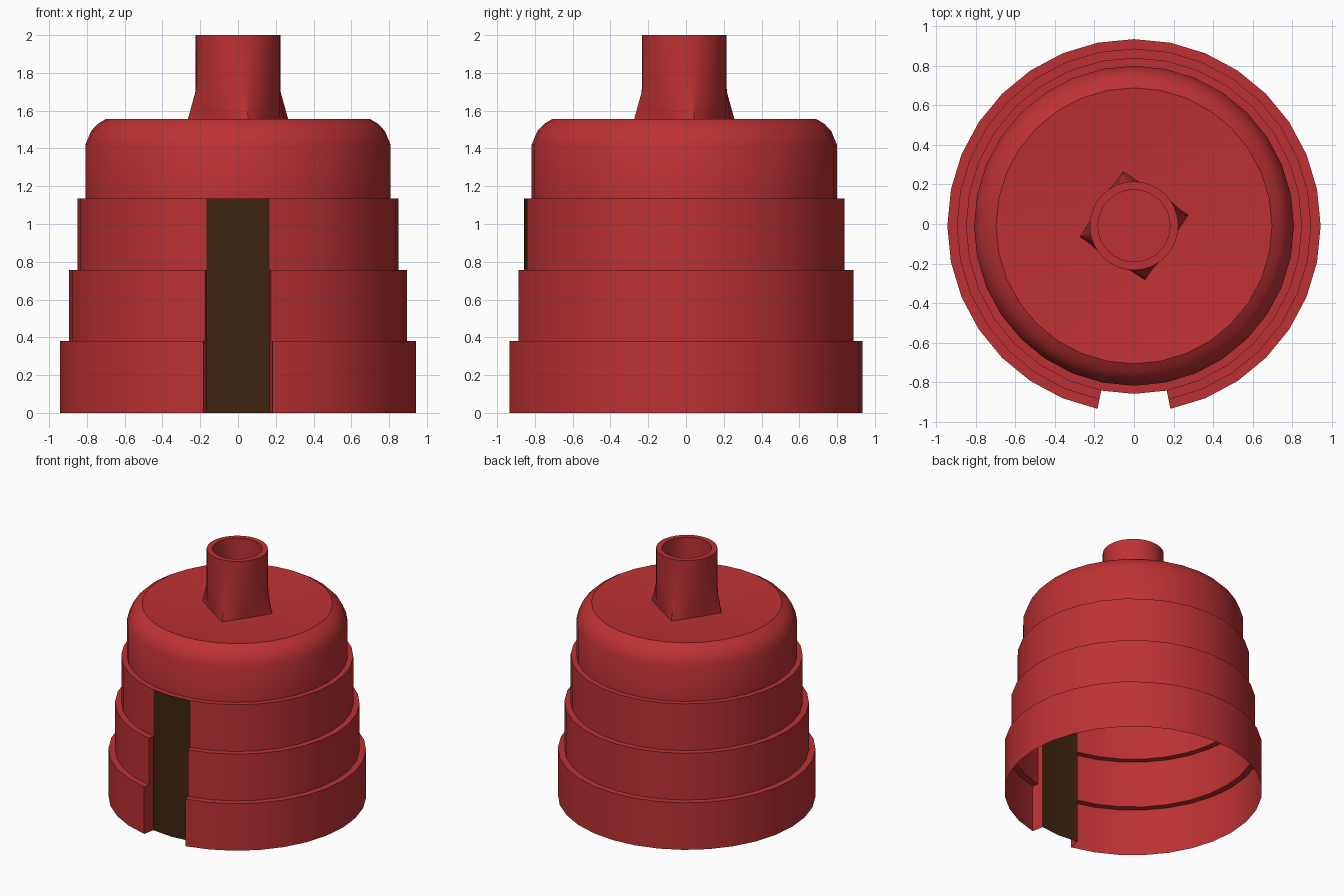
import bpy, bmesh, math

if "Cube" in bpy.data.objects:
    bpy.data.objects.remove(bpy.data.objects["Cube"])

SIDES = 32
STEP = 2 * math.pi / SIDES
FRONT = 24            # ring index that faces -y
YOFF = -0.009         # keeps the notched body centred


def material(name, rgb):
    m = bpy.data.materials.new(name)
    m.diffuse_color = (*rgb, 1)
    m.use_nodes = True
    m.node_tree.nodes["Principled BSDF"].inputs["Base Color"].default_value = m.diffuse_color
    return m


red = material("red", (0.51, 0.031, 0.033))
brown = material("dark_brown", (0.05, 0.018, 0.005))


def point(r, i, z):
    a = i * STEP
    return (r * math.cos(a), r * math.sin(a) + YOFF, z)


def finish(bm, name, mat):
    bmesh.ops.remove_doubles(bm, verts=bm.verts, dist=0.0005)
    loose = [v for v in bm.verts if not v.link_faces]
    bmesh.ops.delete(bm, geom=loose, context='VERTS')
    me = bpy.data.meshes.new(name)
    bm.to_mesh(me)
    bm.free()
    me.materials.append(mat)
    ob = bpy.data.objects.new(name, me)
    bpy.context.collection.objects.link(ob)
    bpy.ops.object.select_all(action='DESELECT')
    ob.select_set(True)
    bpy.context.view_layer.objects.active = ob
    bpy.ops.object.shade_smooth_by_angle(angle=math.radians(30))
    return ob


def lathe(bm, rings, keep=lambda i, j: True, cap=True):
    """Skin a stack of rings; each ring is a function of the side index."""
    vs = [[bm.verts.new(ring(i)) for i in range(SIDES)] for ring in rings]
    for j in range(len(vs) - 1):
        for i in range(SIDES):
            if keep(i, j):
                k = (i + 1) % SIDES
                bm.faces.new((vs[j][i], vs[j][k], vs[j + 1][k], vs[j + 1][i]))
    if cap:
        bm.faces.new(vs[-1])


def circle(r, z):
    return lambda i: point(r, i, z)


# Stepped shell: three tiers, then a rounded crown with a shallow dish
tiers = [(0.943, 0.0, 0.38), (0.895, 0.38, 0.757), (0.849, 0.757, 1.135)]
profile = [p for r, lo, hi in tiers for p in ((r, lo), (r, hi))]
profile += [(0.808, 1.135), (0.808, 1.42), (0.778, 1.492), (0.742, 1.53),
            (0.697, 1.557), (0.35, 1.53), (0.02, 1.52)]
in_slot = (FRONT - 1, FRONT)
bm = bmesh.new()
lathe(bm, [circle(r, z) for r, z in profile],
      keep=lambda i, j: not (i in in_slot and j < 5))

# Side walls of the slot
inner = tiers[2][0]
for side in (-1, 1):
    for r, lo, hi in tiers[:2]:
        quad = [point(a, FRONT + side, z) for a, z in
                ((inner, lo), (r, lo), (r, hi), (inner, hi))]
        if side < 0:
            quad.reverse()
        bm.faces.new([bm.verts.new(c) for c in quad])
finish(bm, "stepped_shell", red)

# Dark panel at the back of the slot
bm = bmesh.new()
for i in in_slot:
    bm.faces.new([bm.verts.new(point(inner, k, z)) for k, z in
                  ((i, 0), (i + 1, 0), (i + 1, 1.135), (i, 1.135))])
finish(bm, "slot_panel", brown)


# Hollow stem, flaring into a turned square foot
def square_foot(i):
    q, t = divmod(i - 1, SIDES // 4)
    a = point(0.28, 1 + q * 8, 1.522)
    b = point(0.28, 9 + q * 8, 1.522)
    return [u + (v - u) * t / 8 for u, v in zip(a, b)]


bm = bmesh.new()
lathe(bm, [square_foot, circle(0.224, 1.72), circle(0.224, 2.0),
           circle(0.182, 2.0), circle(0.182, 1.53)])
finish(bm, "hollow_stem", red)
